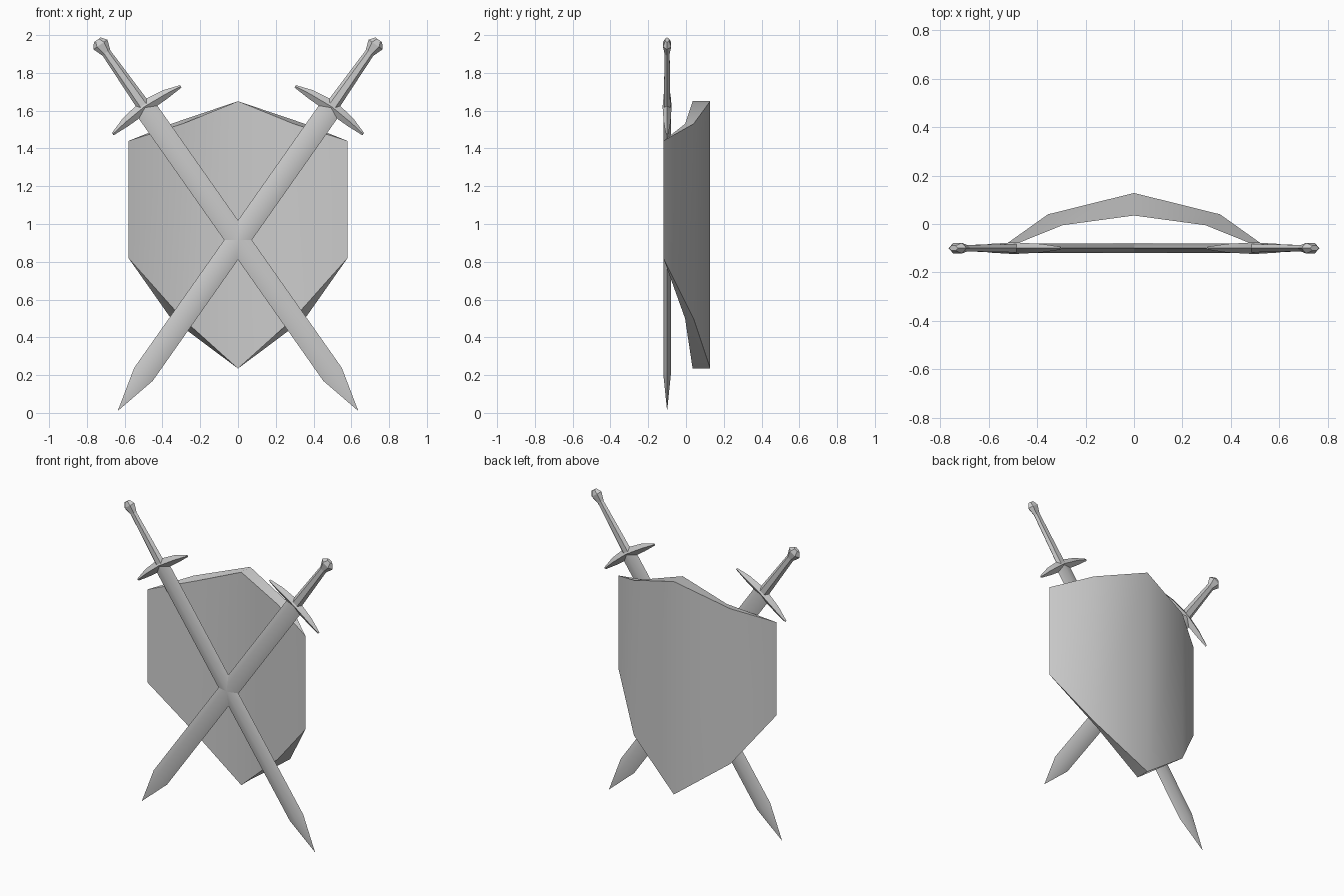
import bpy
import bmesh
import math
from mathutils import Matrix, Vector

if "Cube" in bpy.data.objects:
    bpy.data.objects.remove(bpy.data.objects["Cube"], do_unlink=True)

steel = bpy.data.materials.new("plain grey")
steel.use_nodes = True
GREY = (0.6, 0.6, 0.6, 1)
steel.diffuse_color = GREY
steel.node_tree.nodes["Principled BSDF"].inputs["Base Color"].default_value = GREY


def finish(name, bm, angle):
    """Turn a bmesh into a named object with sharp-angle smooth shading."""
    bmesh.ops.remove_doubles(bm, verts=bm.verts, dist=1e-5)
    bmesh.ops.recalc_face_normals(bm, faces=bm.faces)
    mesh = bpy.data.meshes.new(name)
    bm.to_mesh(mesh)
    bm.free()
    mesh.materials.append(steel)
    obj = bpy.data.objects.new(name, mesh)
    bpy.context.collection.objects.link(obj)
    bpy.ops.object.select_all(action="DESELECT")
    obj.select_set(True)
    bpy.context.view_layer.objects.active = obj
    bpy.ops.object.shade_smooth_by_angle(angle=math.radians(angle))
    return obj


def loft(rings):
    """Skin a list of equal-length rings and cap both ends."""
    bm = bmesh.new()
    loops = [[bm.verts.new(p) for p in ring] for ring in rings]
    for a, b in zip(loops, loops[1:]):
        for i in range(len(a)):
            j = (i + 1) % len(a)
            bm.faces.new((a[i], a[j], b[j], b[i]))
    bm.faces.new(loops[0])
    bm.faces.new(loops[-1])
    bmesh.ops.remove_doubles(bm, verts=bm.verts, dist=1e-5)
    bmesh.ops.dissolve_degenerate(bm, edges=bm.edges, dist=1e-5)
    return bm


def section(s, half_width, half_depth, sides):
    """Elliptical polygon across the sword at distance s from the pommel."""
    return [(half_width * math.cos(math.tau * i / sides),
             half_depth * math.sin(math.tau * i / sides), -s) for i in range(sides)]


# Shield: bent plate, thick at the middle and knife-thin at the side edges
def shield():
    # half profile: x front, x back, y front, y back, bottom, top
    half = [(0, 0, 0.035, 0.128, 0.235, 1.65),
            (0.295, 0.355, -0.005, 0.04, 0.5, 1.53),
            (0.58, 0.58, -0.12, -0.12, 0.82, 1.44)]
    columns = [(-a, -b, *rest) for a, b, *rest in reversed(half[1:])] + half
    bm = bmesh.new()
    grid = [[bm.verts.new(p) for p in
             ((xf, yf, lo), (xf, yf, hi), (xb, yb, hi), (xb, yb, lo))]
            for xf, xb, yf, yb, lo, hi in columns]
    for a, b in zip(grid, grid[1:]):
        for i in range(4):
            j = (i + 1) % 4
            bm.faces.new((a[i], a[j], b[j], b[i]))
    bmesh.ops.remove_doubles(bm, verts=bm.verts, dist=1e-5)
    return finish("shield", bm, 40)


# Sword, built along -z from its pommel and then leaned into place
def sword(side, label):
    top = Vector((-0.735 * side, -0.1, 1.96))
    lean = math.atan2(1.372, 1.95)
    place = Matrix.Translation(top) @ Matrix.Rotation(-lean * side, 4, "Y")

    blade = loft([section(0.42, 0.06, 0.02, 4), section(2.147, 0.06, 0.02, 4),
                  section(2.384, 0, 0, 4)])
    grip = loft([section(0.04, 0.024, 0.015, 6), section(0.42, 0.036, 0.02, 6)])
    pommel = loft([section(-0.018, 0.022, 0.012, 6), section(0.012, 0.045, 0.025, 6),
                   section(0.07, 0.024, 0.014, 6)])

    # crossguard: arched bar that tapers towards its drooping tips
    rings = []
    for p, upper, lower, depth in ((-0.22, 0.43, 0.445, 0.006), (-0.13, 0.4, 0.45, 0.018),
                                   (0, 0.38, 0.45, 0.024),
                                   (0.13, 0.4, 0.45, 0.018), (0.22, 0.43, 0.445, 0.006)):
        mid = (upper + lower) / 2
        rings.append([(p, 0, -upper), (p, depth, -mid), (p, 0, -lower), (p, -depth, -mid)])
    guard = loft(rings)

    for part, bm, angle in (("blade", blade, 45), ("grip", grip, 30),
                            ("pommel", pommel, 20), ("guard", guard, 30)):
        bm.transform(place)
        finish(label + "_" + part, bm, angle)


shield()
sword(1, "right_sword")
sword(-1, "left_sword")
